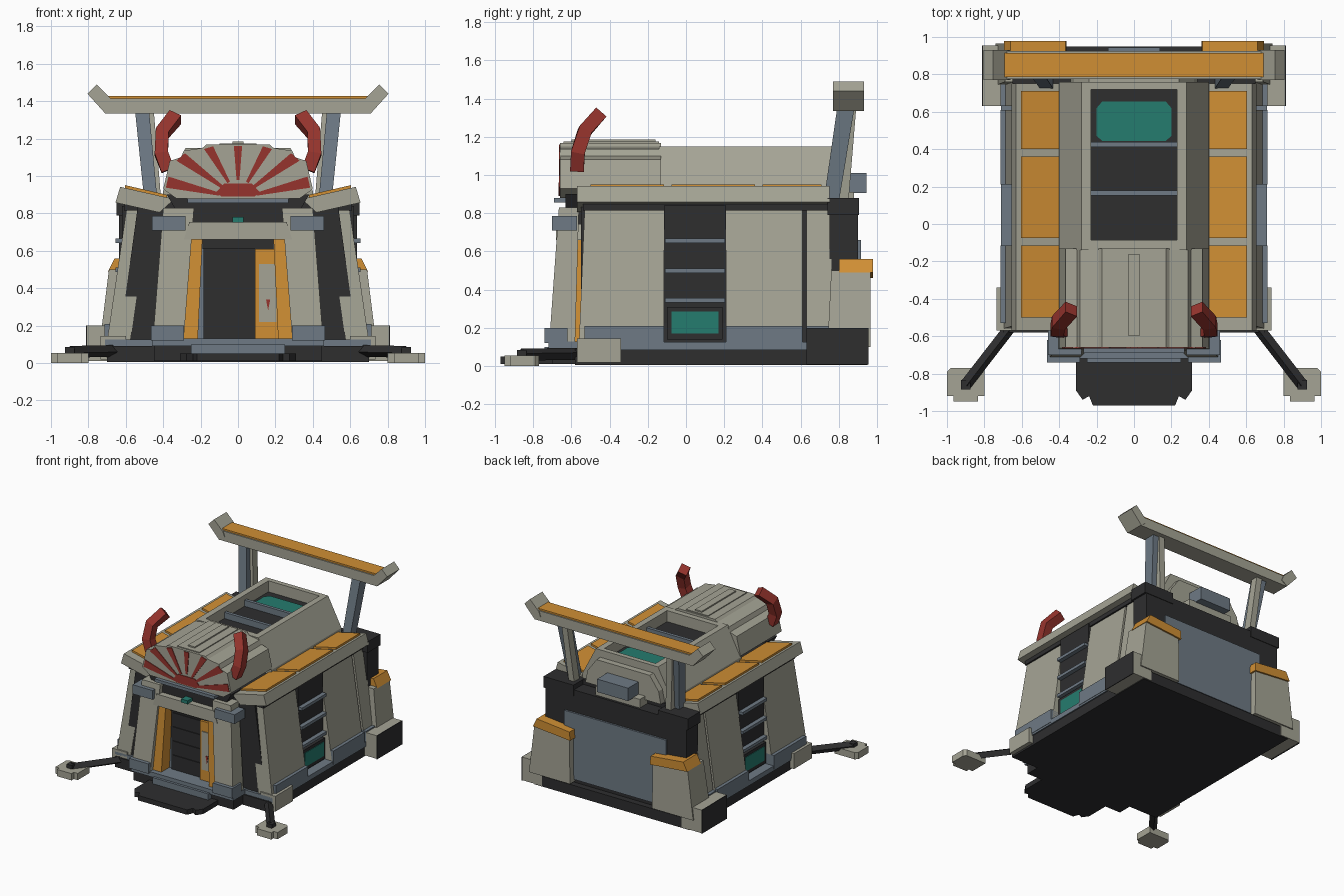
import bpy, bmesh, math
from mathutils import Vector

cube = bpy.data.objects.get("Cube")
if cube:
    bpy.data.objects.remove(cube, do_unlink=True)


def lin(c):
    c /= 255
    return c / 12.92 if c < 0.04045 else ((c + 0.055) / 1.055) ** 2.4


MATS = {}
for name, rgb in {"beige": (165, 164, 149), "orange": (208, 143, 52), "red": (150, 52, 45),
                  "teal": (37, 124, 111), "charcoal": (46, 46, 47), "slate": (110, 122, 133)}.items():
    m = bpy.data.materials.new(name)
    col = [lin(c) for c in rgb] + [1]
    m.use_nodes = True
    m.diffuse_color = col
    m.node_tree.nodes["Principled BSDF"].inputs["Base Color"].default_value = col
    MATS[name] = m


def build(name, verts, faces, mat, mirror=False):
    for s in ((1, -1) if mirror else (1,)):
        bm = bmesh.new()
        vs = [bm.verts.new((v[0] * s, v[1], v[2])) for v in verts]
        for f in faces:
            bm.faces.new([vs[i] for i in f])
        bmesh.ops.recalc_face_normals(bm, faces=bm.faces[:])
        me = bpy.data.meshes.new(name)
        bm.to_mesh(me)
        bm.free()
        me.materials.append(MATS[mat])
        label = name if not mirror else name + ("_left" if s > 0 else "_right")
        bpy.context.collection.objects.link(bpy.data.objects.new(label, me))


def loft(name, rings, mat, mirror=False):
    n = len(rings[0])
    verts = [v for r in rings for v in r]
    faces = [list(range(n)), [len(verts) - n + i for i in range(n)]]
    for k in range(len(rings) - 1):
        faces += [[k * n + i, k * n + (i + 1) % n, (k + 1) * n + (i + 1) % n, (k + 1) * n + i]
                  for i in range(n)]
    build(name, verts, faces, mat, mirror)


def rect(x0, x1, y0, y1, z):
    return [(x0, y0, z), (x1, y0, z), (x1, y1, z), (x0, y1, z)]


def box(name, x0, x1, y0, y1, z0, z1, mat, mirror=False):
    loft(name, [rect(x0, x1, y0, y1, z0), rect(x0, x1, y0, y1, z1)], mat, mirror)


def taper(name, low, z0, high, z1, mat, mirror=False):
    loft(name, [rect(*low, z0), rect(*high, z1)], mat, mirror)


def prism(name, pts, y0, y1, mat, mirror=False):
    loft(name, [[(x, y, z) for x, z in pts] for y in (y0, y1)], mat, mirror)


def plan(name, pts, z0, z1, mat, mirror=False):
    loft(name, [[(x, y, z) for x, y in pts] for z in (z0, z1)], mat, mirror)


def both(half):
    return half + [(-x, z) for x, z in reversed(half)]


def sweep(name, path, w, mat, mirror=False):
    path = [Vector(p) for p in path]
    rings = []
    for i, p in enumerate(path):
        t = (path[min(i + 1, len(path) - 1)] - path[max(i - 1, 0)]).normalized()
        a = t.cross(Vector((0.3, 0.5, 0.8) if abs(t.z) < 0.5 else (1, 0, 0))).normalized()
        b = t.cross(a)
        rings.append([p + (a * u + b * v) * w / 2 for u, v in ((1, 1), (-1, 1), (-1, -1), (1, -1))])
    loft(name, rings, mat, mirror)


# Base, porch floor, step and ramp
box("base_slab", -0.7, 0.7, -0.58, 0.95, 0.005, 0.09, "charcoal")
box("floor_rim", -0.71, 0.71, -0.57, 0.63, 0.085, 0.125, "slate")
box("porch_base", -0.45, 0.45, -0.7, -0.55, 0.01, 0.09, "charcoal")
box("porch_floor", -0.46, 0.46, -0.72, -0.55, 0.09, 0.13, "slate")
box("step", -0.25, 0.25, -0.74, -0.7, 0.05, 0.1, "slate")
plan("ramp", both([(0.31, -0.7), (0.31, -0.89), (0.275, -0.94), (0.24, -0.92), (0.22, -0.97)]),
     0.01, 0.05, "charcoal")

# Outrigger arms and feet
sweep("outrigger_arm", [(0.66, -0.55, 0.065), (0.9, -0.86, 0.06)], 0.045, "charcoal", True)
plan("outrigger_foot", [(0.8, -0.77), (0.98, -0.77), (1, -0.79), (1, -0.92), (0.965, -0.92),
                        (0.965, -0.95), (0.835, -0.95), (0.835, -0.92), (0.8, -0.92)],
     0, 0.055, "beige", True)
box("foot_pin", 0.875, 0.925, -0.885, -0.835, 0.05, 0.085, "charcoal", True)

# Body core, slanted wall panels and skirts
taper("body_core", (-0.64, 0.64, -0.55, 0.78), 0.08, (-0.53, 0.53, -0.55, 0.78), 0.88, "charcoal")
box("wall_top_rail", 0.45, 0.61, -0.54, 0.76, 0.815, 0.852, "charcoal", True)
for i, (a, b) in enumerate([(-0.53, -0.115), (0.21, 0.61), (0.63, 0.76)]):
    taper(f"wall_panel_{i}", (0.575, 0.7, a - 0.03 * (i == 0), b), 0.12,
          (0.475, 0.595, a, b), 0.83, "beige", True)
    box(f"skirt_{i}", 0.6, 0.713, a, b, 0.1, 0.21, "slate", True)
box("front_corner_block", 0.6, 0.735, -0.57, -0.34, 0.02, 0.145, "beige", True)

# Side ladders with a lit panel at the bottom
box("ladder_back", 0.5, 0.62, -0.115, 0.21, 0.125, 0.84, "charcoal", True)
for i, z in enumerate((0.345, 0.5, 0.655)):
    box(f"ladder_rung_{i}", 0.6, 0.655, -0.11, 0.205, z - 0.012, z + 0.012, "slate", True)
box("ladder_light_frame", 0.6, 0.65, -0.1, 0.19, 0.14, 0.31, "charcoal", True)
box("ladder_light", 0.63, 0.655, -0.075, 0.17, 0.17, 0.285, "teal", True)

# Roof wings and orange panels
prism("roof_wing", [(0.34, 0.876), (0.63, 0.942), (0.655, 0.858), (0.42, 0.805)], -0.57, 0.75, "beige", True)
for i, (a, b) in enumerate([(-0.5, -0.115), (-0.075, 0.36), (0.4, 0.71)]):
    prism(f"roof_panel_{i}", [(0.38, 0.88), (0.605, 0.93), (0.603, 0.951), (0.378, 0.899)],
          a, b, "orange", True)

# Central ridge with open roof hatch
prism("ridge_side", [(0.23, 0.86), (0.4, 0.86), (0.4, 0.92), (0.28, 1.15), (0.23, 1.15)],
      -0.14, 0.76, "beige", True)
box("hatch_front", -0.23, 0.23, -0.14, -0.085, 0.88, 1.15, "beige")
box("hatch_back", -0.23, 0.23, 0.72, 0.76, 0.88, 1.15, "beige")
box("hatch_floor", -0.23, 0.23, -0.09, 0.73, 0.9, 1.06, "charcoal")
for i, y in enumerate((0.165, 0.425)):
    box(f"hatch_bar_{i}", -0.23, 0.23, y - 0.013, y + 0.013, 1.05, 1.11, "slate")
plan("hatch_light", both([(0.17, 0.445), (0.2, 0.47), (0.2, 0.62), (0.17, 0.655)]), 1.06, 1.068, "teal")
prism("ridge_back", both([(0.34, 0.88), (0.32, 0.98), (0.24, 1.09)]), 0.75, 0.81, "beige")

# Front shell with sunburst
SHELL = [(0.33, 0.88), (0.4, 0.93), (0.365, 1.08), (0.305, 1.1), (0.29, 1.135), (0.19, 1.15), (0.17, 1.168)]
prism("front_shell", both(SHELL), -0.66, -0.13, "beige")
prism("shell_overlay", both([(0.1, 1.16), (0.1, 1.175)]), -0.64, -0.14, "beige")
box("shell_spine", -0.03, 0.03, -0.6, -0.16, 1.16, 1.185, "beige")


def reach(deg):
    # Distance from the sunburst centre to the shell outline
    dx, dz = math.cos(math.radians(deg)), math.sin(math.radians(deg))
    best = 1
    pts = SHELL + [(-SHELL[-1][0], SHELL[-1][1])]
    for (ax, az), (bx, bz) in zip(pts, pts[1:]):
        ex, ez = bx - ax, bz - az
        det = dz * ex - dx * ez
        if abs(det) > 1e-6:
            r = ((az - 0.88) * ex - ax * ez) / det
            s = (dx * (az - 0.88) - dz * ax) / det
            if r > 0 and -1e-6 <= s <= 1 + 1e-6:
                best = min(best, r)
    return best * 0.97


def polar(deg, r):
    return (r * math.cos(math.radians(deg)), 0.88 + r * math.sin(math.radians(deg)))


for i, deg in enumerate((90, 60, 36, 13)):
    lo, hi = deg - 4.5, deg + 4.5
    prism(f"sun_ray_{i}", [polar(lo, 0.1), polar(lo, reach(lo)), polar(hi, reach(hi)), polar(hi, 0.1)],
          -0.665, -0.658, "red", i > 0)
prism("sun_core", both([(0.09, 0.89), (0.115, 0.915), (0.075, 0.96)]), -0.666, -0.658, "red")

# Red horns
sweep("horn", [(0.375, -0.57, 1.03), (0.41, -0.565, 1.12), (0.405, -0.53, 1.23), (0.335, -0.455, 1.315)],
      0.072, "red", True)

# Porch: visor, lintel, leaning posts with caps and feet
prism("visor", both([(0.27, 0.74), (0.27, 0.81), (0.34, 0.83), (0.38, 0.9)]), -0.63, -0.5, "charcoal")
box("visor_strip", -0.27, 0.27, -0.69, -0.6, 0.855, 0.88, "slate")
prism("lintel", both([(0.29, 0.66), (0.26, 0.755)]), -0.68, -0.55, "beige")
box("lintel_light", -0.03, 0.03, -0.69, -0.6, 0.752, 0.78, "teal")
taper("porch_post", (0.29, 0.455, -0.715, -0.58), 0.13, (0.235, 0.4, -0.665, -0.56), 0.83, "beige", True)
box("post_cap", 0.28, 0.46, -0.7, -0.57, 0.71, 0.785, "slate", True)
box("post_foot", 0.29, 0.465, -0.74, -0.62, 0.12, 0.2, "slate", True)

# Doorway
taper("door_jamb", (0.215, 0.315, -0.68, -0.55), 0.125, (0.19, 0.27, -0.66, -0.55), 0.66, "orange", True)
box("door_frame", -0.22, 0.22, -0.575, -0.54, 0.12, 0.66, "slate")
box("door", -0.185, 0.09, -0.59, -0.55, 0.13, 0.61, "charcoal")
for i in range(4):
    box(f"door_slat_{i}", -0.17, 0.075, -0.597, -0.58, 0.145 + i * 0.115, 0.25 + i * 0.115, "charcoal")
box("door_header", -0.19, 0.19, -0.6, -0.55, 0.61, 0.66, "charcoal")
box("door_side_panel", 0.09, 0.22, -0.62, -0.55, 0.125, 0.61, "orange")
box("notice_plate", 0.112, 0.205, -0.628, -0.61, 0.22, 0.53, "beige")
prism("notice_mark", [(0.15, 0.34), (0.172, 0.34), (0.161, 0.28)], -0.632, -0.62, "red")

# Rear wall, panel, corner blocks and buttresses
box("rear_wall", -0.635, 0.635, 0.75, 0.9, 0.08, 0.84, "charcoal")
box("rear_shoulder", 0.38, 0.65, 0.74, 0.905, 0.79, 0.88, "charcoal", True)
box("rear_panel", -0.46, 0.46, 0.88, 0.915, 0.12, 0.66, "slate")
box("rear_vent", -0.14, 0.14, 0.8, 0.945, 0.905, 1.01, "slate")
box("rear_vent_mount", -0.2, 0.2, 0.76, 0.88, 0.82, 0.91, "beige")
box("corner_block", 0.63, 0.807, 0.63, 0.955, 0.012, 0.2, "beige", True)
box("corner_block_plate", 0.805, 0.812, 0.63, 0.955, 0.008, 0.2, "charcoal", True)
taper("buttress", (0.37, 0.74, 0.74, 0.965), 0.1, (0.375, 0.69, 0.76, 0.965), 0.5, "beige", True)
prism("buttress_cap", [(0.36, 0.46), (0.695, 0.49), (0.66, 0.56), (0.365, 0.53)], 0.8, 0.978, "orange", True)

# Rear wing on two leaning struts
taper("wing_strut", (0.43, 0.5, 0.72, 0.8), 0.86, (0.475, 0.55, 0.79, 0.88), 1.345, "slate", True)
taper("wing_strut_brace", (0.41, 0.46, 0.78, 0.85), 0.86, (0.45, 0.5, 0.83, 0.89), 1.345, "beige", True)
prism("wing_bar", both([(0.71, 1.335), (0.69, 1.415)]), 0.775, 0.925, "beige")
prism("wing_tip", [(0.66, 1.37), (0.71, 1.335), (0.805, 1.44), (0.755, 1.49), (0.675, 1.41)],
      0.77, 0.93, "beige", True)
box("wing_top_panel", -0.695, 0.695, 0.785, 0.915, 1.41, 1.428, "orange")
